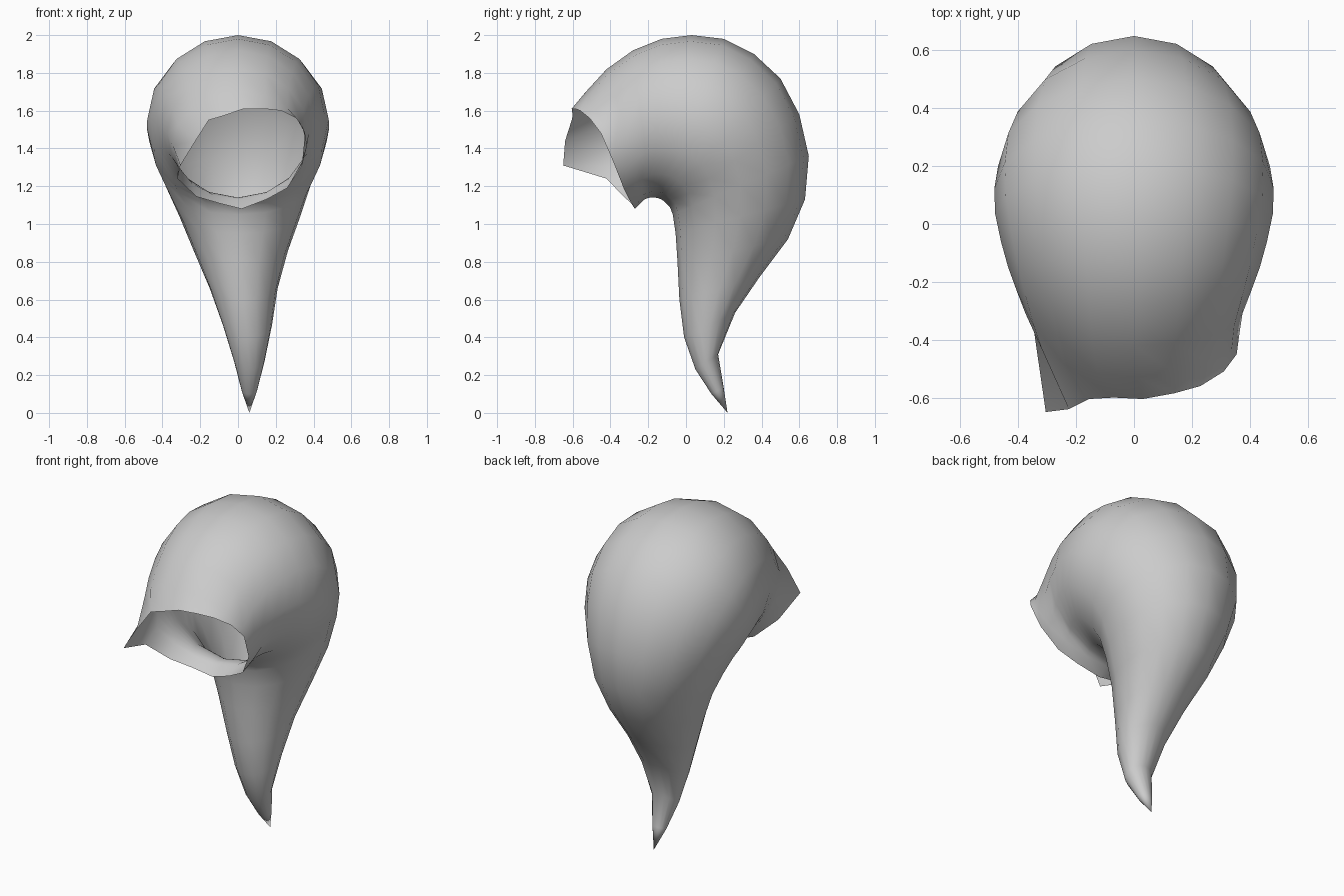
import bpy, bmesh
from math import sin, cos, tau
from mathutils import Vector

SEG = 16

# Cross-sections: outer (y, z), inner (y, z), half width, x centre
SECTIONS = [
    ((0.20, 0.13), (0.135, 0.10), 0.04, 0.06),
    ((0.17, 0.31), (0.05, 0.23), 0.08, 0.06),
    ((0.26, 0.53), (-0.01, 0.40), 0.13, 0.05),
    ((0.39, 0.72), (-0.035, 0.60), 0.18, 0.03),
    ((0.54, 0.92), (-0.045, 0.80), 0.25, 0.015),
    ((0.63, 1.13), (-0.055, 0.95), 0.32, 0.01),
    ((0.65, 1.36), (-0.07, 1.05), 0.385, 0),
    ((0.60, 1.58), (-0.085, 1.09), 0.435, 0),
    ((0.50, 1.77), (-0.10, 1.105), 0.47, 0),
    ((0.36, 1.90), (-0.115, 1.12), 0.483, 0),
    ((0.20, 1.98), (-0.13, 1.13), 0.48, 0),
    ((0.03, 2.00), (-0.15, 1.138), 0.46, 0),
    ((-0.13, 1.98), (-0.17, 1.14), 0.435, 0),
    ((-0.28, 1.92), (-0.185, 1.14), 0.405, 0),
    ((-0.42, 1.82), (-0.20, 1.138), 0.375, 0),
    ((-0.53, 1.70), (-0.22, 1.13), 0.355, 0.01),
]

# Uneven, flared mouth rim, starting at the top and going towards +x
RIM = [
    (0.03, -0.605, 1.61), (0.14, -0.585, 1.61), (0.23, -0.56, 1.60), (0.31, -0.51, 1.56),
    (0.355, -0.45, 1.48), (0.34, -0.385, 1.33), (0.26, -0.33, 1.19), (0.15, -0.30, 1.13),
    (0.02, -0.27, 1.08), (-0.10, -0.29, 1.11), (-0.22, -0.33, 1.145), (-0.32, -0.42, 1.24),
    (-0.305, -0.65, 1.31), (-0.225, -0.64, 1.44), (-0.155, -0.605, 1.55), (-0.07, -0.60, 1.575),
]


def section_points(outer, inner, half_width, cx):
    o, i = Vector((cx, *outer)), Vector((cx, *inner))
    mid, arm = (o + i) / 2, (o - i) / 2
    side = Vector((half_width, 0, 0))
    return [mid + arm * cos(tau * k / SEG) + side * sin(tau * k / SEG) for k in range(SEG)]


# Curved hollow horn: pointed tail, swollen bend, open mouth
bm = bmesh.new()
tip = bm.verts.new((0.06, 0.22, 0.0))
loops = [section_points(*s) for s in SECTIONS] + [RIM]
rings = [[bm.verts.new(p) for p in loop] for loop in loops]
for k in range(SEG):
    n = (k + 1) % SEG
    bm.faces.new((tip, rings[0][n], rings[0][k]))
    for a, b in zip(rings, rings[1:]):
        bm.faces.new((a[k], a[n], b[n], b[k]))
bmesh.ops.recalc_face_normals(bm, faces=bm.faces)
# Make sure the normals point away from the hollow
bm.faces.ensure_lookup_table()
top = max(bm.faces, key=lambda f: f.calc_center_median().z)
if top.normal.z < 0:
    bmesh.ops.reverse_faces(bm, faces=bm.faces)
for f in bm.faces:
    f.smooth = True

mesh = bpy.data.meshes.new("curved_horn")
bm.to_mesh(mesh)
bm.free()
horn = bpy.data.objects.new("curved_horn", mesh)
bpy.context.collection.objects.link(horn)
